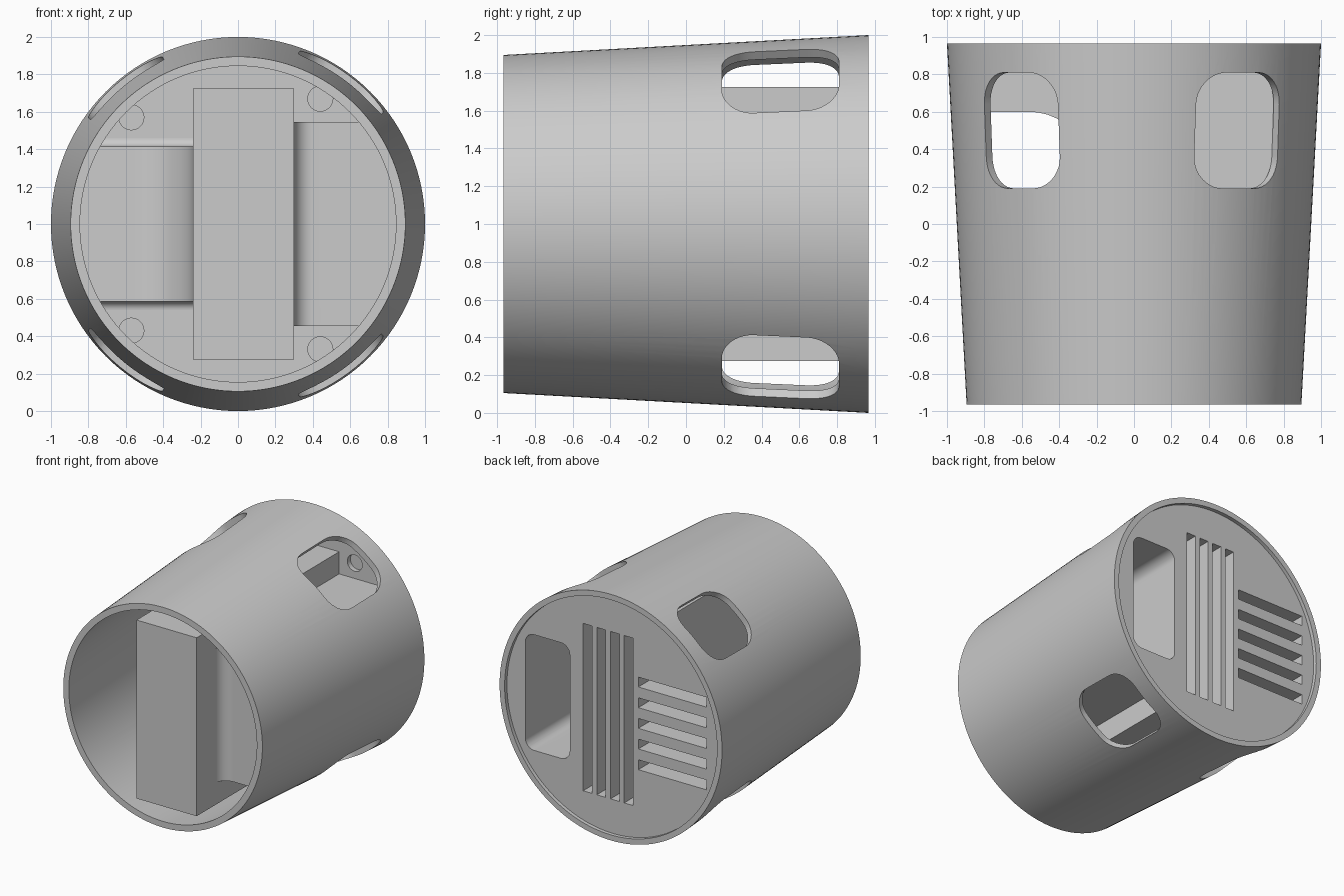
import bpy, bmesh
from math import sin, cos, pi, radians
from mathutils import Matrix, Vector

cube = bpy.data.objects.get("Cube")
if cube:
    bpy.data.objects.remove(cube, do_unlink=True)

grey = bpy.data.materials.new("plain_grey")
grey.use_nodes = True
GREY = (0.6, 0.6, 0.6, 1)
grey.diffuse_color = GREY
grey.node_tree.nodes["Principled BSDF"].inputs["Base Color"].default_value = GREY

AXIS = Vector((0, 0, 1))          # centre line of the housing, along y
X, Y, Z = Vector((1, 0, 0)), Vector((0, 1, 0)), Vector((0, 0, 1))


def finish(name, bm):
    bmesh.ops.recalc_face_normals(bm, faces=bm.faces)
    mesh = bpy.data.meshes.new(name)
    bm.to_mesh(mesh)
    bm.free()
    ob = bpy.data.objects.new(name, mesh)
    bpy.context.collection.objects.link(ob)
    mesh.materials.append(grey)
    return ob


def prism(name, profile, start, end, u=X, v=Z, w=Y):
    """Extrude a 2D profile in the u-v plane along w."""
    bm = bmesh.new()
    face = bm.faces.new([bm.verts.new(AXIS + u * a + v * b + w * start) for a, b in profile])
    out = bmesh.ops.extrude_face_region(bm, geom=[face])["geom"]
    bmesh.ops.translate(bm, vec=w * (end - start),
                        verts=[g for g in out if isinstance(g, bmesh.types.BMVert)])
    return finish(name, bm)


def lathe(name, profile, steps=128):
    """Spin a closed (radius, y) profile around the centre line."""
    bm = bmesh.new()
    rings = [[bm.verts.new(AXIS + Vector((r * cos(2 * pi * i / steps), y, r * sin(2 * pi * i / steps))))
              for i in range(steps)] if r else [bm.verts.new(AXIS + Y * y)] * steps
             for r, y in profile]
    for a, b in zip(rings, rings[1:] + rings[:1]):
        for i in range(steps):
            j = (i + 1) % steps
            loop = list(dict.fromkeys((a[i], a[j], b[j], b[i])))
            if len(loop) > 2:
                bm.faces.new(loop)
    return finish(name, bm)


def arc(cx, cy, r, a0, a1, n=10):
    return [(cx + r * cos(radians(a0 + (a1 - a0) * i / n)),
             cy + r * sin(radians(a0 + (a1 - a0) * i / n))) for i in range(n + 1)]


def rect(x0, x1, y0, y1, r=0):
    if not r:
        return [(x0, y0), (x1, y0), (x1, y1), (x0, y1)]
    return (arc(x1 - r, y1 - r, r, 0, 90) + arc(x0 + r, y1 - r, r, 90, 180)
            + arc(x0 + r, y0 + r, r, 180, 270) + arc(x1 - r, y0 + r, r, 270, 360))


def boolean(ob, tool, operation="DIFFERENCE"):
    mod = ob.modifiers.new("cut", "BOOLEAN")
    mod.object, mod.operation, mod.solver = tool, operation, "EXACT"
    bpy.context.view_layer.objects.active = ob
    bpy.ops.object.modifier_apply(modifier=mod.name)


# Tapered tube with a recessed back plate
END = 0.965
shell = lathe("tapered_shell", [(0.895, -END), (1.0, END), (0.955, END), (0.955, END - 0.03),
                                (0, END - 0.03), (0, 0.87), (0.945, 0.87), (0.845, -END)])

# Centre block and the two side boxes, with fillets where they meet the block
block = prism("centre_block", rect(-0.24, 0.30, -0.725, 0.725), -0.96, 0.9)
slot_box = prism("slotted_box", [(-1, 0.9), (-1, 0.6)] + arc(-0.56, 0.28, 0.32, 90, 0)
                 + [(-0.1, 0.28), (-0.1, 0.9)], -0.415, 0.415, X, Y, Z)
window_box = prism("window_box", [(1, 0.9), (1, -0.63)] + arc(0.4, -0.73, 0.1, 90, 180)
                   + [(0.2, -0.73), (0.2, 0.9)], -0.545, 0.545, X, Y, Z)
parts = [shell, block, slot_box, window_box]

# Small fillets between the slotted box and the back plate
for side in (-1, 1):
    curve = [(y, side * z) for y, z in arc(0.825, 0.46, 0.045, 0, -90)]
    low = side * 0.39
    parts.append(prism("box_fillet", curve + [(0.825, low), (0.89, low), (0.89, side * 0.46)],
                       -1, -0.2, Y, Z, X))

# Trim everything inside the tube to its wall
core = lathe("core", [(0, -END), (0.87, -END), (0.965, 0.9), (0, 0.9)])
for ob in parts[1:]:
    boolean(ob, core, "INTERSECT")
tools = [core]

# Four side windows through the tube wall
for angle, half in ((54, 0.275), (129.5, 0.255)):
    for side in (-1, 1):
        t = radians(angle * side)
        out, across = Vector((cos(t), 0, sin(t))), Vector((-sin(t), 0, cos(t)))
        tool = prism("window_cutter", rect(-half, half, 0.19, 0.81, 0.17), 0.7, 1.2, across, Y, out)
        boolean(shell, tool)
        tools.append(tool)

# Back pocket, ventilation slots and blind screw holes
cutters = [prism("pocket_cutter", rect(0.39, 0.79, -0.47, 0.47, 0.08), -0.55, 1.1)]
for i in range(4):
    x = 0.23 - 0.123 * i
    cutters.append(prism("slot_cutter", rect(x - 0.04, x + 0.04, -0.68, 0.68), -0.8, 1.1))
for i in range(-2, 3):
    z = 0.168 * i
    cutters.append(prism("slot_cutter", rect(-0.84, -0.226, z - 0.04, z + 0.04), 0.66, 1.1))
for x, z in ((-0.57, 0.57), (0.44, 0.67)):
    for side in (-1, 1):
        cutters.append(prism("hole_cutter", arc(x, z * side, 0.067, 0, 345, 23), 0.83, 0.91))
for ob in parts:
    for tool in cutters:
        boolean(ob, tool)

for tool in tools + cutters:
    bpy.data.objects.remove(tool, do_unlink=True)

# Smooth the curved walls, keep the edges crisp
bpy.ops.object.select_all(action="DESELECT")
for ob in parts:
    ob.select_set(True)
    bpy.context.view_layer.objects.active = ob
bpy.ops.object.shade_smooth_by_angle(angle=radians(30))
